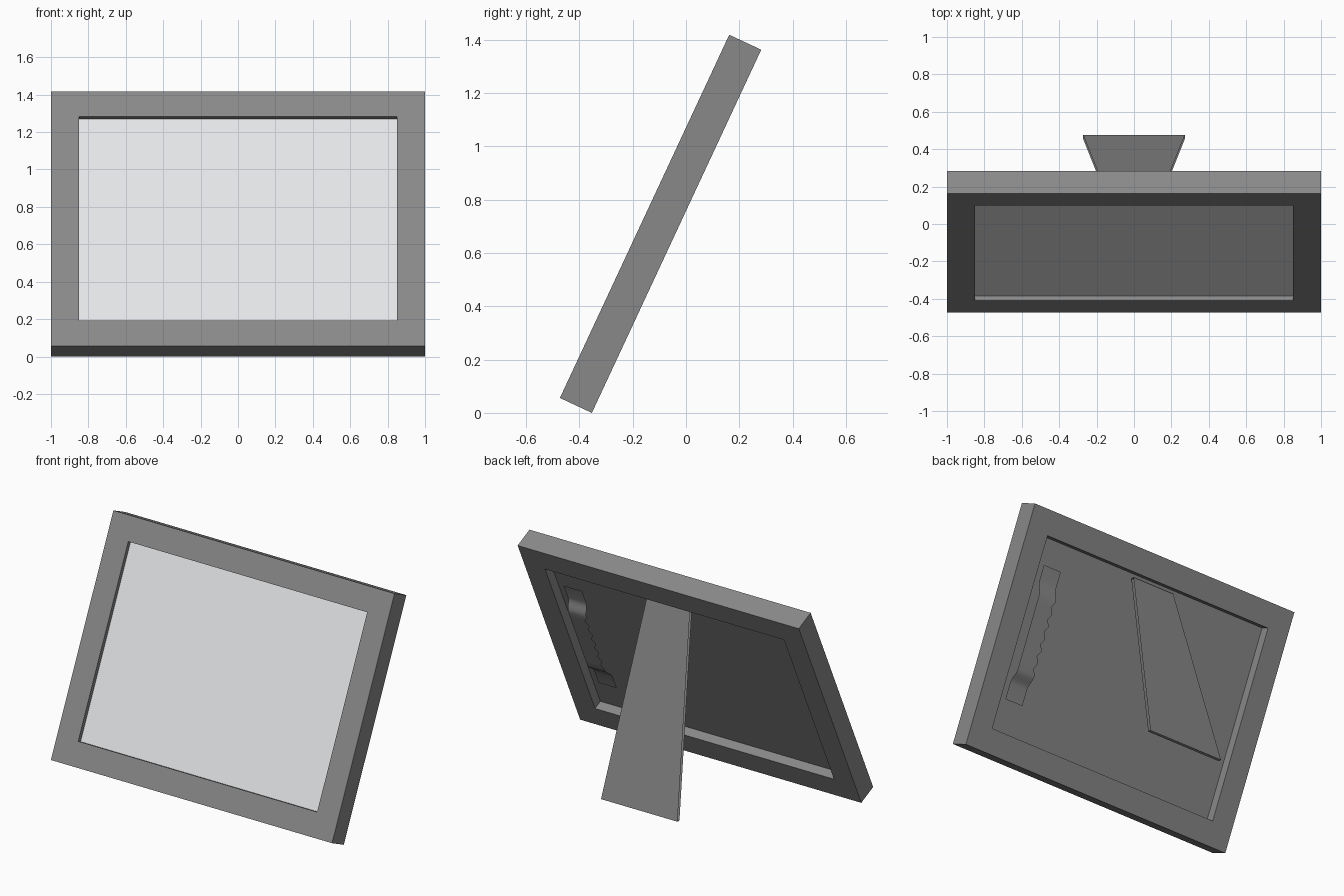
import bpy, math
from mathutils import Matrix

cube = bpy.data.objects.get("Cube")
if cube:
    bpy.data.objects.remove(cube)


def material(name, rgb):
    m = bpy.data.materials.new(name)
    m.use_nodes = True
    color = (*rgb, 1)
    m.diffuse_color = color
    m.node_tree.nodes["Principled BSDF"].inputs["Base Color"].default_value = color
    return m


grey = material("mid grey", (0.25, 0.25, 0.25))
pale = material("pale grey", (0.79, 0.80, 0.81))

# Leaning frame space: x across, y out of the back, z up the frame
LEAN = Matrix.Translation((0, -0.353, 0)) @ Matrix.Rotation(math.radians(-25), 4, "X")
W, H, T, BORDER = 1.0, 1.503, 0.1325, 0.15
FLOOR = -0.06       # back panel, measured from the frame's rear face
PICTURE = -0.106    # front of the panel


def make(name, verts, faces, mat, matrix=LEAN):
    mesh = bpy.data.meshes.new(name)
    mesh.from_pydata(verts, [], faces)
    mesh.materials.append(mat)
    obj = bpy.data.objects.new(name, mesh)
    obj.matrix_world = matrix
    bpy.context.collection.objects.link(obj)
    return obj


def rect(inset, y):
    x, lo, hi = W - inset, inset, H - inset
    return [(-x, y, lo), (x, y, lo), (x, y, hi), (-x, y, hi)]


# Frame: four rectangular loops joined into a mitred ring
loops = [rect(0, -T), rect(0, 0), rect(BORDER, 0), rect(BORDER, -T)]
ring_faces = []
for a in range(4):
    b = (a + 1) % 4
    for i in range(4):
        j = (i + 1) % 4
        ring_faces.append((a * 4 + i, a * 4 + j, b * 4 + j, b * 4 + i))
make("frame", sum(loops, []), ring_faces, grey)

# Back panel and picture, recessed in the opening
make("back_panel", rect(BORDER, FLOOR), [(3, 2, 1, 0)], grey)
make("picture", rect(BORDER, PICTURE), [(0, 1, 2, 3)], pale)

# Easel leg: tapered front and rear sheets with closed ends and open sides
TOP, FOOT, GAP = (0.178, 1.219), (0.475, 0.0), 0.02
leg = []
for shift in (0, -GAP):
    for (y, z), half in ((TOP, 0.153), (FOOT, 0.272)):
        leg += [(-half, y + shift, z), (half, y + shift, z)]
make("easel_leg", leg, [(0, 1, 3, 2), (4, 6, 7, 5), (0, 4, 5, 1), (2, 3, 7, 6)],
     grey, Matrix.Identity(4))

# Sawtooth hanger: a bent strip whose inner edge is notched along the raised part
Z0, Z1, INNER, OUTER = 0.353, 1.19, 0.66, 0.79
TAB, RAMP, LOW, HIGH = 0.10, 0.09, -0.04, -0.002
TEETH, NOTCH, STEPS = 6, 0.022, 6


def ease(t):
    return 0.5 - 0.5 * math.cos(math.pi * t)


half_path = [(0, LOW, 0)]
for k in range(STEPS + 1):
    t = k / STEPS
    half_path.append((TAB + RAMP * t, LOW + (HIGH - LOW) * ease(t), 0))
length = Z1 - Z0
start, end = TAB + RAMP, length - TAB - RAMP
path = list(half_path)
for k in range(1, TEETH * 2):
    path.append((start + (end - start) * k / (TEETH * 2), HIGH, NOTCH * (k % 2)))
path += [(length - s, y, n) for s, y, n in reversed(half_path)]
strip = []
for s, y, notch in path:
    strip += [(INNER + notch, y, Z0 + s), (OUTER, y, Z0 + s)]
hanger = make("sawtooth_hanger", strip,
              [(2 * i, 2 * i + 2, 2 * i + 3, 2 * i + 1) for i in range(len(path) - 1)], grey)
for poly in hanger.data.polygons:
    poly.use_smooth = True
hanger.data.flip_normals()
if hanger.data.polygons[0].normal.y < 0:
    hanger.data.flip_normals()
